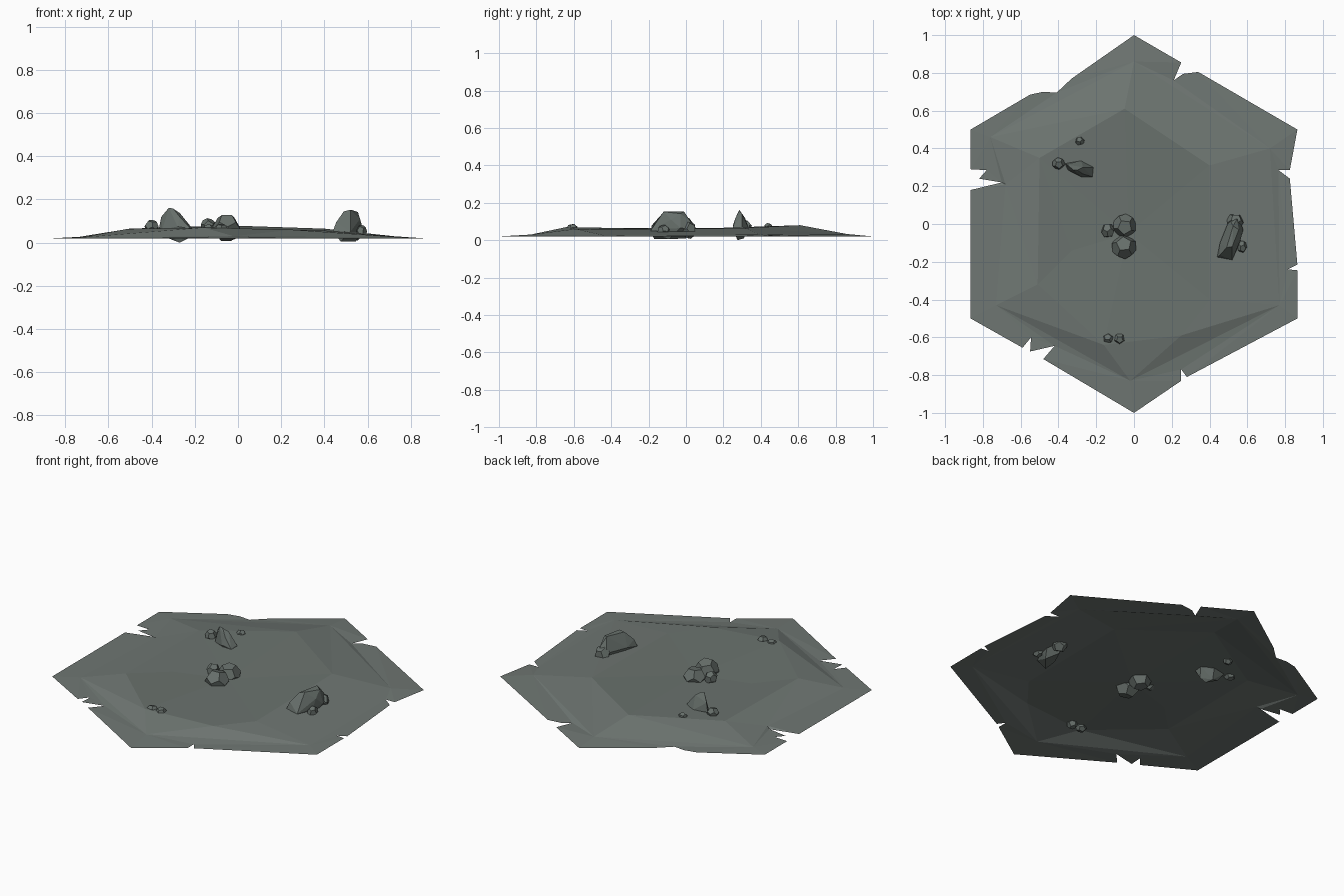
import bpy, bmesh, math
from mathutils import Vector, Matrix
from mathutils.geometry import delaunay_2d_cdt

if "Cube" in bpy.data.objects:
    bpy.data.objects.remove(bpy.data.objects["Cube"])


def material(name, rgb):
    m = bpy.data.materials.new(name)
    m.diffuse_color = (*rgb, 1)
    m.use_nodes = True
    m.node_tree.nodes["Principled BSDF"].inputs["Base Color"].default_value = m.diffuse_color
    return m


rim_mat = material("grey green dust", (0.160, 0.185, 0.172))
floor_mat = material("darker dust", (0.146, 0.171, 0.157))
rock_mat = material("grey rock", (0.135, 0.160, 0.147))


def finish(bm, name, mats):
    me = bpy.data.meshes.new(name)
    bm.to_mesh(me)
    bm.free()
    for m in mats:
        me.materials.append(m)
    ob = bpy.data.objects.new(name, me)
    bpy.context.collection.objects.link(ob)
    return ob


# Ground: thin hexagonal sheet with a chipped outline, a slope and a raised floor
outline = [(0, 1), (-.33, .77), (-.41, .695), (-.48, .70), (-.55, .685),
           (-.865, .5), (-.865, .29), (-.78, .285), (-.82, .24), (-.70, .22),
           (-.865, .18), (-.865, -.5), (-.59, -.655), (-.545, -.60),
           (-.55, -.675), (-.42, -.645), (-.48, -.715), (0, -1), (.25, -.83),
           (.25, -.77), (.28, -.81), (.865, -.5), (.865, -.245), (.815, -.24),
           (.865, -.215), (.825, .24), (.765, .285), (.825, .285), (.865, .5),
           (.34, .805), (.26, .795), (.21, .76), (.25, .855)]
slope = [(0, .86, .043), (-.76, .46, .033), (-.68, .21, .04),
         (-.73, -.43, .034), (-.02, -.83, .04), (.77, -.43, .034),
         (.72, .40, .04)]
floor = [(-.05, .61, .09), (-.5, .35, .075), (-.51, -.32, .074),
         (-.16, -.64, .08), (.25, -.59, .07), (.4, -.4, .066),
         (.4, .31, .075)]
inner = [(-.33, -.14, .064), (-.03, -.05, .068)]


def build_ground():
    pts, edges = [], []
    for loop in ([(x, y, .03) for x, y in outline], slope, floor):
        s, n = len(pts), len(loop)
        pts.extend(loop)
        edges += [(s + i, s + (i + 1) % n) for i in range(n)]
    pts.extend(inner)
    # ridge lines that join the slope to the floor
    a, b = len(outline), len(outline) + len(slope)
    edges += [(a + i, b + j) for i, j in
              ((0, 0), (1, 1), (3, 2), (4, 3), (5, 5), (6, 6))]
    vs, _, fs, orig, _, _ = delaunay_2d_cdt(
        [Vector(p[:2]) for p in pts], edges, [], 1, 1e-5)
    bm = bmesh.new()
    verts = [bm.verts.new((v.x, v.y, pts[o[0]][2] if o else .04))
             for v, o in zip(vs, orig)]
    for f in fs:
        face = bm.faces.new([verts[i] for i in f])
        face.normal_update()
        if face.normal.z < 0:
            face.normal_flip()
        if min(v.co.z for v in face.verts) > .055:
            face.material_index = 1
    finish(bm, "ground_sheet", [rim_mat, floor_mat])


build_ground()


# Rocks: flat-sided convex hulls
def hull(name, pts):
    bm = bmesh.new()
    for p in pts:
        bm.verts.new(p)
    res = bmesh.ops.convex_hull(bm, input=bm.verts[:])
    loose = [v for v in bm.verts if not v.link_faces]
    bmesh.ops.delete(bm, geom=loose, context='VERTS')
    bmesh.ops.dissolve_limit(bm, angle_limit=math.radians(2),
                             verts=bm.verts[:], edges=bm.edges[:])
    bmesh.ops.recalc_face_normals(bm, faces=bm.faces[:])
    finish(bm, name, [rock_mat])


def pebble(name, centre, size, turn):
    """Twelve-sided stone: the face centres of an icosahedron."""
    ico = bmesh.new()
    bmesh.ops.create_icosphere(ico, subdivisions=1, radius=1)
    rot = Matrix.Rotation(turn, 3, 'Z') @ Matrix.Rotation(turn * .7, 3, 'X')
    pts = []
    for f in ico.faces:
        d = rot @ f.calc_center_median().normalized()
        pts.append([c + s * k for c, s, k in zip(centre, size, d)])
    ico.free()
    hull(name, pts)


hull("tall_rock", [
    (-.365, .32, .08), (-.355, .315, .13), (-.28, .335, .075), (-.215, .30, .08),
    (-.22, .25, .075), (-.28, .25, .085), (-.35, .285, .07), (-.32, .285, .172),
    (-.30, .285, .168), (-.27, .30, .148), (-.27, .265, .13), (-.27, .275, .01),
    (-.235, .27, .028), (-.335, .30, .035), (-.29, .31, .02)])

hull("long_rock", [
    (.505, .025, .08), (.555, .03, .07), (.578, -.03, .075), (.56, -.10, .07),
    (.52, -.19, .06), (.44, -.175, .065), (.455, -.10, .08), (.455, -.165, .105),
    (.49, -.125, .155), (.52, -.12, .162), (.555, -.03, .152), (.525, -.01, .162),
    (.545, .025, .11), (.565, -.08, .12), (.475, -.17, .015), (.545, -.09, .015),
    (.52, 0, .02), (.48, -.09, .02)])

pebbles = [
    # tall rock group
    ((-.40, .32, .085), (.034, .032, .033), .4),
    ((-.287, .44, .078), (.026, .024, .025), 1.1),
    # middle group
    ((-.05, -.01, .075), (.063, .064, .062), .2),
    ((-.053, -.12, .078), (.067, .066, .066), 1.5),
    ((-.138, -.035, .088), (.036, .040, .036), .9),
    # long rock group
    ((.535, .015, .065), (.046, .042, .050), 2.0),
    ((.572, -.12, .062), (.026, .034, .032), .6),
    # front group
    ((-.137, -.605, .070), (.032, .028, .026), 1.3),
    ((-.077, -.608, .072), (.030, .030, .028), .3),
]
for i, (c, s, t) in enumerate(pebbles):
    pebble(f"small_rock_{i + 1}", c, s, t)

# Lowest rock point rests on z = 0
low = min(v.co.z for o in bpy.data.objects for v in o.data.vertices)
for o in bpy.data.objects:
    for v in o.data.vertices:
        v.co.z -= low
